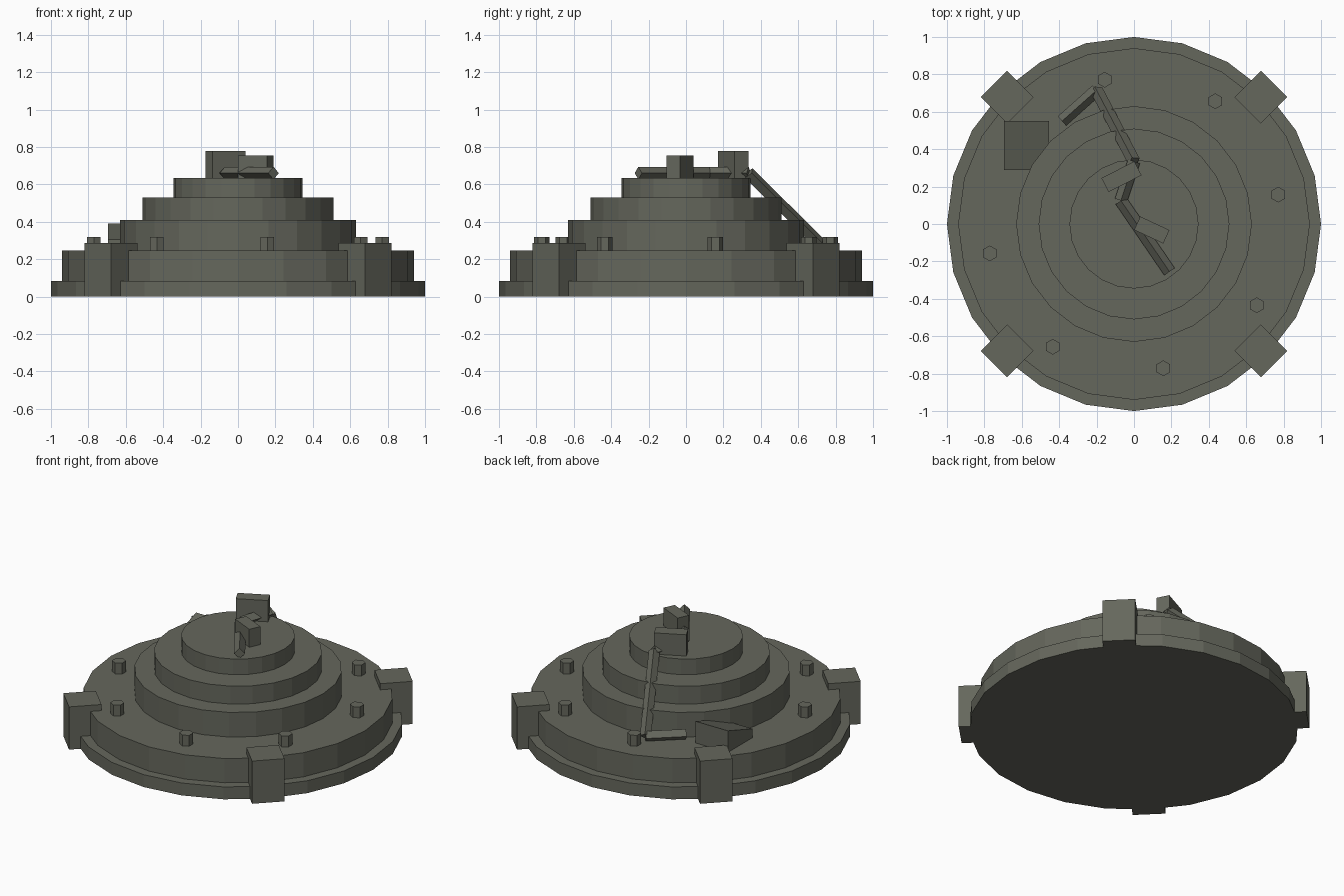
import bpy, bmesh, math
from mathutils import Vector, Matrix

if "Cube" in bpy.data.objects:
    bpy.data.objects.remove(bpy.data.objects["Cube"])

stone = bpy.data.materials.new("olive grey")
stone.diffuse_color = (0.13, 0.135, 0.108, 1)
stone.use_nodes = True
stone.node_tree.nodes["Principled BSDF"].inputs["Base Color"].default_value = stone.diffuse_color


def finish(bm, name):
    bmesh.ops.recalc_face_normals(bm, faces=bm.faces[:])
    mesh = bpy.data.meshes.new(name)
    bm.to_mesh(mesh)
    bm.free()
    mesh.materials.append(stone)
    ob = bpy.data.objects.new(name, mesh)
    bpy.context.collection.objects.link(ob)
    return ob


def prism(name, x, y, z0, z1, radius, sides, turn=0.0):
    """Upright prism with a corner pointing at angle `turn`."""
    bm = bmesh.new()
    ring = [(x + radius * math.cos(turn + math.tau * i / sides),
             y + radius * math.sin(turn + math.tau * i / sides), z0)
            for i in range(sides)]
    face = bm.faces.new([bm.verts.new(p) for p in ring])
    ext = bmesh.ops.extrude_face_region(bm, geom=[face], use_keep_orig=True)
    for v in ext["geom"]:
        if isinstance(v, bmesh.types.BMVert):
            v.co.z = z1
    return finish(bm, name)


def box(name, centre, size, turn=0.0):
    bm = bmesh.new()
    bmesh.ops.create_cube(bm, size=1, matrix=Matrix.Translation(centre)
                          @ Matrix.Rotation(turn, 4, 'Z')
                          @ Matrix.Diagonal((*size, 1)))
    return finish(bm, name)


def bar(name, a, b, radius=0.034):
    """Four-sided bar with a ridge on top, running from a to b."""
    a, b = Vector(a), Vector(b)
    d = (b - a).normalized()
    side = d.cross(Vector((0, 0, 1))).normalized()
    up = side.cross(d)
    bm = bmesh.new()
    rings = [[bm.verts.new(p + o * radius) for o in (up, side, -up, -side)]
             for p in (a, b)]
    for ring in rings:
        bm.faces.new(ring)
    for i in range(4):
        j = (i + 1) % 4
        bm.faces.new((rings[0][i], rings[0][j], rings[1][j], rings[1][i]))
    return finish(bm, name)


# Stepped round body
for name, r, z0, z1 in (("base_disc", 1.0, 0, 0.083),
                        ("lower_tier", 0.94, 0.083, 0.245),
                        ("middle_tier", 0.63, 0.245, 0.41),
                        ("upper_tier", 0.51, 0.41, 0.53),
                        ("top_tier", 0.345, 0.53, 0.635)):
    prism(name, 0, 0, z0, z1, r, 24)

# Four clamps on the diagonals
for i, (sx, sy) in enumerate(((1, 1), (-1, 1), (-1, -1), (1, -1))):
    box(f"clamp_{i + 1}", (0.678 * sx, 0.678 * sy, 0.143),
        (0.2, 0.2, 0.286), math.pi / 4)

# Ring of hexagonal bolts
for i in range(8):
    a = math.radians(11.5 + 45 * i)
    prism(f"bolt_{i + 1}", 0.787 * math.cos(a), 0.787 * math.sin(a),
          0.24, 0.318, 0.042, 6, math.pi / 2)

# Cable running over the top and down the steps
path = [(0.19, -0.255, 0.66), (-0.07, 0.125, 0.66), (0.0, 0.335, 0.66),
        (-0.2, 0.715, 0.285), (-0.385, 0.55, 0.285)]
for i in range(len(path) - 1):
    bar(f"cable_{i + 1}", path[i], path[i + 1])

# Blocks holding the cable on top
box("cable_block_back", (-0.067, 0.253, 0.705), (0.198, 0.084, 0.145),
    math.radians(27))
box("cable_block_front", (0.095, -0.032, 0.693), (0.172, 0.079, 0.125),
    math.radians(-25))

# Junction box with a sloping lid
junction = box("junction_box", (-0.575, 0.42, 0.315), (0.24, 0.26, 0.15))
for v in junction.data.vertices:
    if v.co.z > 0.3 and v.co.y < 0.42:
        v.co.z = 0.305
